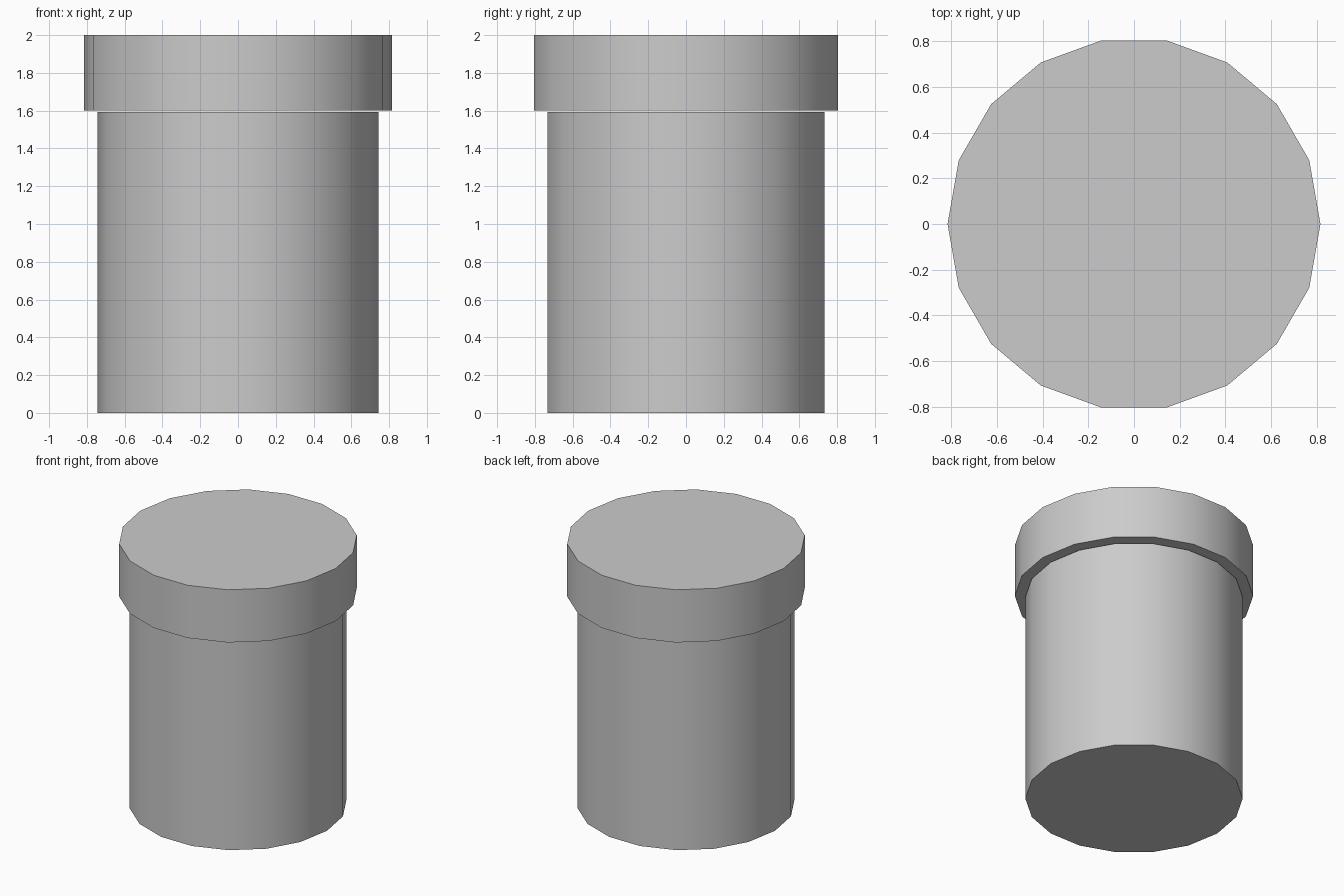
import bpy
import math

if "Cube" in bpy.data.objects:
    bpy.data.objects.remove(bpy.data.objects["Cube"])


def cylinder(name, radius, z0, z1):
    # 18-sided closed drum with a corner on the x axis
    bpy.ops.mesh.primitive_cylinder_add(
        vertices=18, radius=radius, depth=z1 - z0,
        location=(0, 0, (z0 + z1) / 2), rotation=(0, 0, math.pi / 2))
    obj = bpy.context.object
    obj.name = name
    bpy.ops.object.shade_smooth_by_angle(angle=math.radians(30))
    return obj


# Container body
cylinder("jar_body", 0.744, 0.0, 1.592)

# Wider lid, separated from the body by a hairline gap
cylinder("lid", 0.816, 1.602, 2.0)
